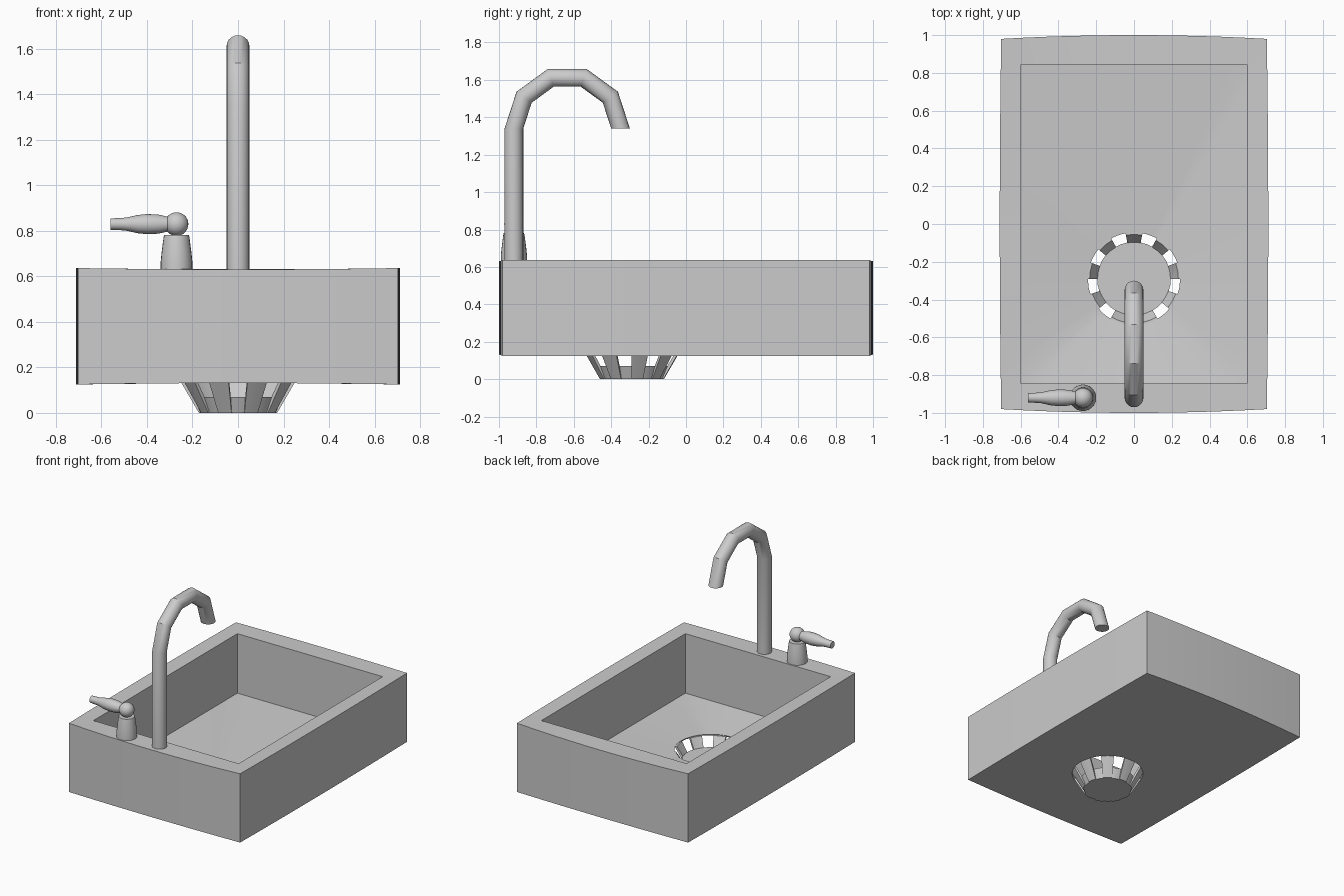
import bpy, bmesh
from math import sin, cos, pi, atan2, radians

if "Cube" in bpy.data.objects:
    bpy.data.objects.remove(bpy.data.objects["Cube"])

DRAIN_Y = -0.29


def loft(name, rings, cyclic=False, caps=True, angle=35):
    """Skin a series of equal-length point rings into one object."""
    bm = bmesh.new()
    vs = [[bm.verts.new(p) for p in r] for r in rings]
    n = len(vs[0])
    for k in range(len(vs) if cyclic else len(vs) - 1):
        a, b = vs[k], vs[(k + 1) % len(vs)]
        for i in range(n):
            j = (i + 1) % n
            bm.faces.new((a[i], a[j], b[j], b[i]))
    if caps and not cyclic:
        bm.faces.new(vs[0])
        bm.faces.new(vs[-1])
    bmesh.ops.recalc_face_normals(bm, faces=bm.faces)
    me = bpy.data.meshes.new(name)
    bm.to_mesh(me)
    bm.free()
    ob = bpy.data.objects.new(name, me)
    bpy.context.collection.objects.link(ob)
    bpy.ops.object.select_all(action='DESELECT')
    ob.select_set(True)
    bpy.context.view_layer.objects.active = ob
    bpy.ops.object.shade_smooth_by_angle(angle=radians(angle))
    return ob


def circle(r, z, x=0, y=0, n=24):
    return [(x + r * cos(2 * pi * i / n), y + r * sin(2 * pi * i / n), z) for i in range(n)]


# Basin: rectangular rings with slightly bowed sides, sharing the drain circle
SIDE = 12


def rect(hx, hy, z, bow_x=0, bow_y=0, sag=0):
    pts = []
    corners = [(1, -1), (1, 1), (-1, 1), (-1, -1)]
    for c in range(4):
        (ax, ay), (bx, by) = corners[c], corners[(c + 1) % 4]
        for i in range(SIDE):
            t = i / SIDE
            u, v = ax + (bx - ax) * t, ay + (by - ay) * t
            pts.append((u * (hx + bow_x * (1 - v * v)), v * (hy + bow_y * (1 - u * u)),
                        z + sag * (1 - u * u)))
    return pts


def drain_hole(r, z):
    out = []
    for x, y, _ in rect(0.6, 0.85, 0):
        a = atan2(y - DRAIN_Y, x)
        out.append((r * cos(a), DRAIN_Y + r * sin(a), z))
    return out


loft("basin", [
    drain_hole(0.25, 0.132),
    rect(0.703, 0.98, 0.125, 0.008, 0.02, 0.006),
    rect(0.703, 0.98, 0.636, 0.008, 0.02, -0.006),
    rect(0.597, 0.845, 0.632),
    rect(0.597, 0.845, 0.19),
    drain_hole(0.245, 0.142),
], cyclic=True)

# Drain basket: solid cup at the bottom and nine slanted bars
loft("drain_cup", [circle(r, z, 0, DRAIN_Y, 36) for r, z in [(0.165, 0.0), (0.195, 0.07)]])
for k in range(9):
    mid = radians(90 + 40 * k)
    rings = []
    for ro, ri, z in [(0.172, 0.15, 0.0), (0.252, 0.235, 0.138)]:
        arc = [mid + radians(d) for d in (-10.5, 0, 10.5)]
        pts = [(ro, a) for a in arc] + [(ri, a) for a in reversed(arc)]
        rings.append([(r * cos(a), DRAIN_Y + r * sin(a), z) for r, a in pts])
    loft("drain_bar_%d" % (k + 1), rings)

# Spout: straight riser and a five-segment gooseneck
R, TUBE, N = 0.285, 0.05, 20
rings = [circle(TUBE, 0.6, 0, -0.92, N)]
for k in range(6):
    a = pi * k / 5
    ring = []
    for i in range(N):
        t = 2 * pi * i / N
        d = R - TUBE * sin(t)
        ring.append((TUBE * cos(t), -0.635 - d * cos(a), 1.34 + d * sin(a)))
    rings.append(ring)
loft("spout", rings, angle=30)

# Tap handle: base, ball and lever
HX, HY, HZ = -0.27, -0.92, 0.829
loft("handle_base", [circle(r, z, HX, HY) for r, z in
                     [(0.07, 0.61), (0.07, 0.66), (0.066, 0.70), (0.057, 0.77), (0.054, 0.782)]])
bpy.ops.mesh.primitive_uv_sphere_add(segments=24, ring_count=14, radius=0.052, location=(HX, HY, HZ))
ball = bpy.context.object
ball.name = "handle_ball"
bpy.ops.object.shade_smooth()
lever = [(-0.28, 0.03), (-0.315, 0.034), (-0.35, 0.042), (-0.40, 0.044), (-0.44, 0.04),
         (-0.49, 0.029), (-0.51, 0.027), (-0.56, 0.025)]
loft("handle_lever", [[(x, HY + p, HZ + q) for p, q, _ in circle(r, 0)] for x, r in lever])
